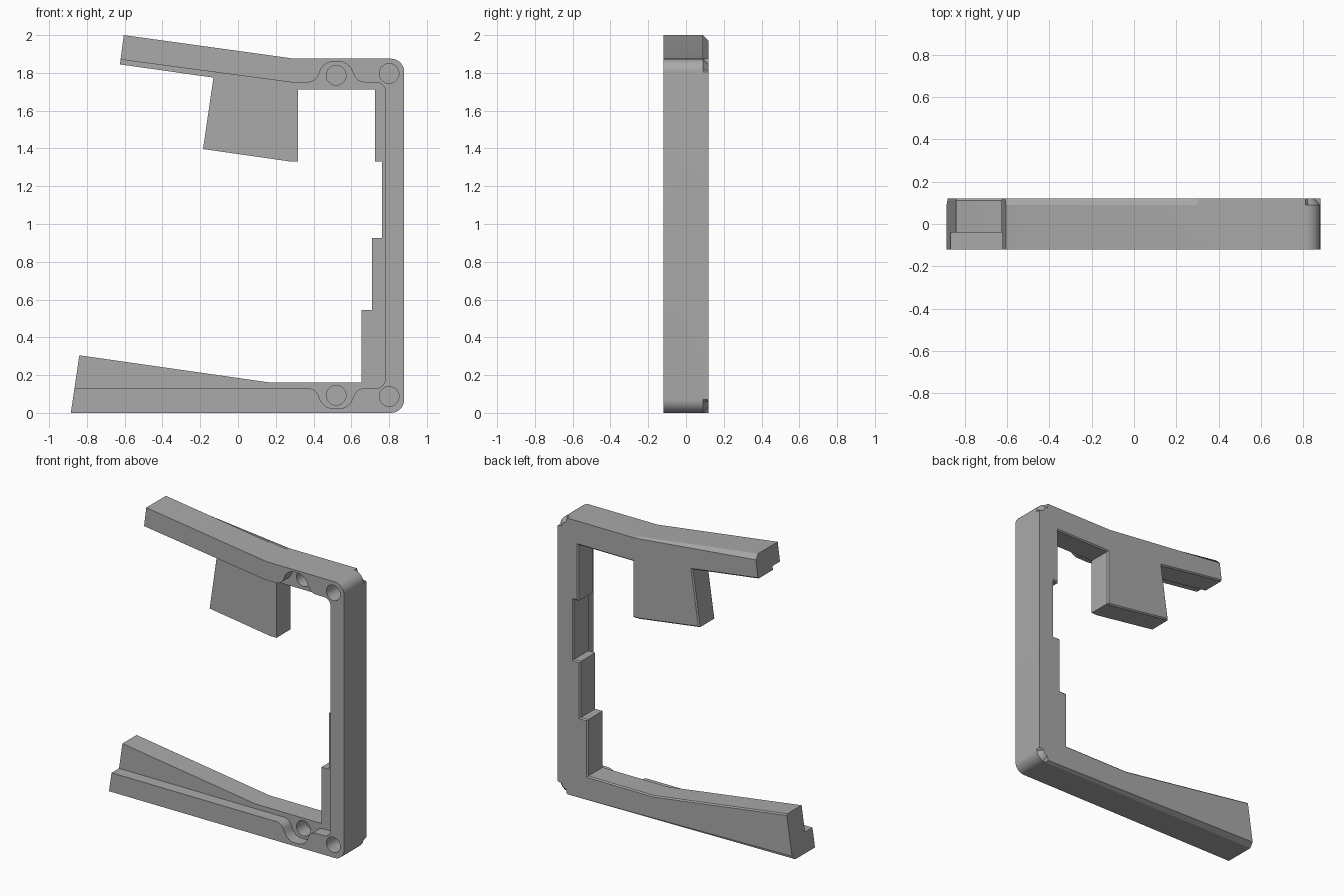
import bpy, bmesh, math
from mathutils import Vector

if "Cube" in bpy.data.objects:
    bpy.data.objects.remove(bpy.data.objects["Cube"])

FRONT, STEP, BACK = -0.12, -0.04, 0.12

grey = bpy.data.materials.new("plain grey")
grey.use_nodes = True
grey.diffuse_color = (0.4, 0.4, 0.4, 1)
grey.node_tree.nodes["Principled BSDF"].inputs["Base Color"].default_value = (0.4, 0.4, 0.4, 1)


def rounded(points, steps=8):
    """Replace each (x, z, radius) corner by a fillet arc."""
    out = []
    for i, p in enumerate(points):
        c = Vector(p[:2])
        if len(p) == 2:
            out.append(c)
            continue
        a = (Vector(points[i - 1][:2]) - c).normalized()
        b = (Vector(points[(i + 1) % len(points)][:2]) - c).normalized()
        half = a.angle(b) / 2
        centre = c + (a + b).normalized() * p[2] / math.sin(half)
        start = (c + a * p[2] / math.tan(half) - centre).normalized()
        end = (c + b * p[2] / math.tan(half) - centre).normalized()
        sweep = start.angle(end)
        for k in range(steps + 1):
            t = sweep * k / steps
            arm = (start * math.sin(sweep - t) + end * math.sin(t)) / math.sin(sweep)
            out.append(centre + arm * p[2])
    return out


def prism(name, outline, y0, y1, chamfers=()):
    """Extrude an x-z outline along y; chamfers are (first, last, size) runs on the back edge."""
    bm = bmesh.new()
    front = [bm.verts.new((p.x, y0, p.y)) for p in outline]
    back = [bm.verts.new((p.x, y1, p.y)) for p in outline]
    n = len(outline)
    bm.faces.new(front)
    bm.faces.new(back[::-1])
    for i in range(n):
        j = (i + 1) % n
        bm.faces.new((front[j], front[i], back[i], back[j]))
    runs = [([bm.edges.get((back[i], back[i + 1])) for i in range(first, last)], size)
            for first, last, size in chamfers]
    for edges, size in runs:
        bmesh.ops.bevel(bm, geom=edges, offset=size, segments=1, affect='EDGES')
    bmesh.ops.recalc_face_normals(bm, faces=bm.faces)
    mesh = bpy.data.meshes.new(name)
    bm.to_mesh(mesh)
    bm.free()
    obj = bpy.data.objects.new(name, mesh)
    mesh.materials.append(grey)
    bpy.context.collection.objects.link(obj)
    return obj


# Outer edge, from the upper arm tip round to the lower arm tip
outer = rounded([(-0.605, 2.0), (0.3, 1.875), (0.88, 1.875, 0.07),
                 (0.88, 0, 0.07), (-0.885, 0)])
# Inner edge with the stepped post and hanging block
inner = rounded([(-0.84, 0.305), (0.16, 0.162), (0.655, 0.162), (0.655, 0.545),
                 (0.71, 0.545), (0.71, 0.925), (0.762, 0.925), (0.762, 1.332),
                 (0.725, 1.332), (0.725, 1.713), (0.317, 1.713), (0.317, 1.332),
                 (0.27, 1.332), (-0.185, 1.397), (-0.13, 1.775), (-0.625, 1.845)])
split, total = len(outer), len(outer) + len(inner)
frame = prism("bracket_frame", outer + inner, FRONT, BACK,
              [(0, split - 1, 0.03), (split, total - 1, 0.008)])

# Shallow recess that leaves the raised front rim, bulging round two holes
recess = prism("recess_cutter", rounded([
    (-1.1, 1.934), (0.28, 1.75), (0.41, 1.75, 0.06), (0.455, 1.86, 0.08),
    (0.585, 1.86, 0.08), (0.63, 1.75, 0.06), (0.78, 1.75, 0.05),
    (0.78, 0.13, 0.05), (0.63, 0.13, 0.06), (0.585, 0.022, 0.08),
    (0.455, 0.022, 0.08), (0.41, 0.13, 0.06), (-1.1, 0.13)]), FRONT - 0.1, STEP)
cutters = [recess]

# Blind screw holes
for x, z in ((0.52, 1.787), (0.8, 1.797), (0.52, 0.093), (0.8, 0.087)):
    circle = [Vector((x + 0.052 * math.cos(k * math.tau / 40),
                      z + 0.052 * math.sin(k * math.tau / 40))) for k in range(40)]
    cutters.append(prism("hole_cutter", circle, FRONT - 0.05, 0.06))

bpy.ops.object.select_all(action='DESELECT')
frame.select_set(True)
bpy.context.view_layer.objects.active = frame

# Make the cuts and remove the helpers
for cutter in cutters:
    mod = frame.modifiers.new("cut", 'BOOLEAN')
    mod.operation = 'DIFFERENCE'
    mod.solver = 'EXACT'
    mod.object = cutter
    bpy.ops.object.modifier_apply(modifier=mod.name)
    bpy.data.objects.remove(cutter)
bpy.ops.object.shade_smooth_by_angle(angle=math.radians(25))
